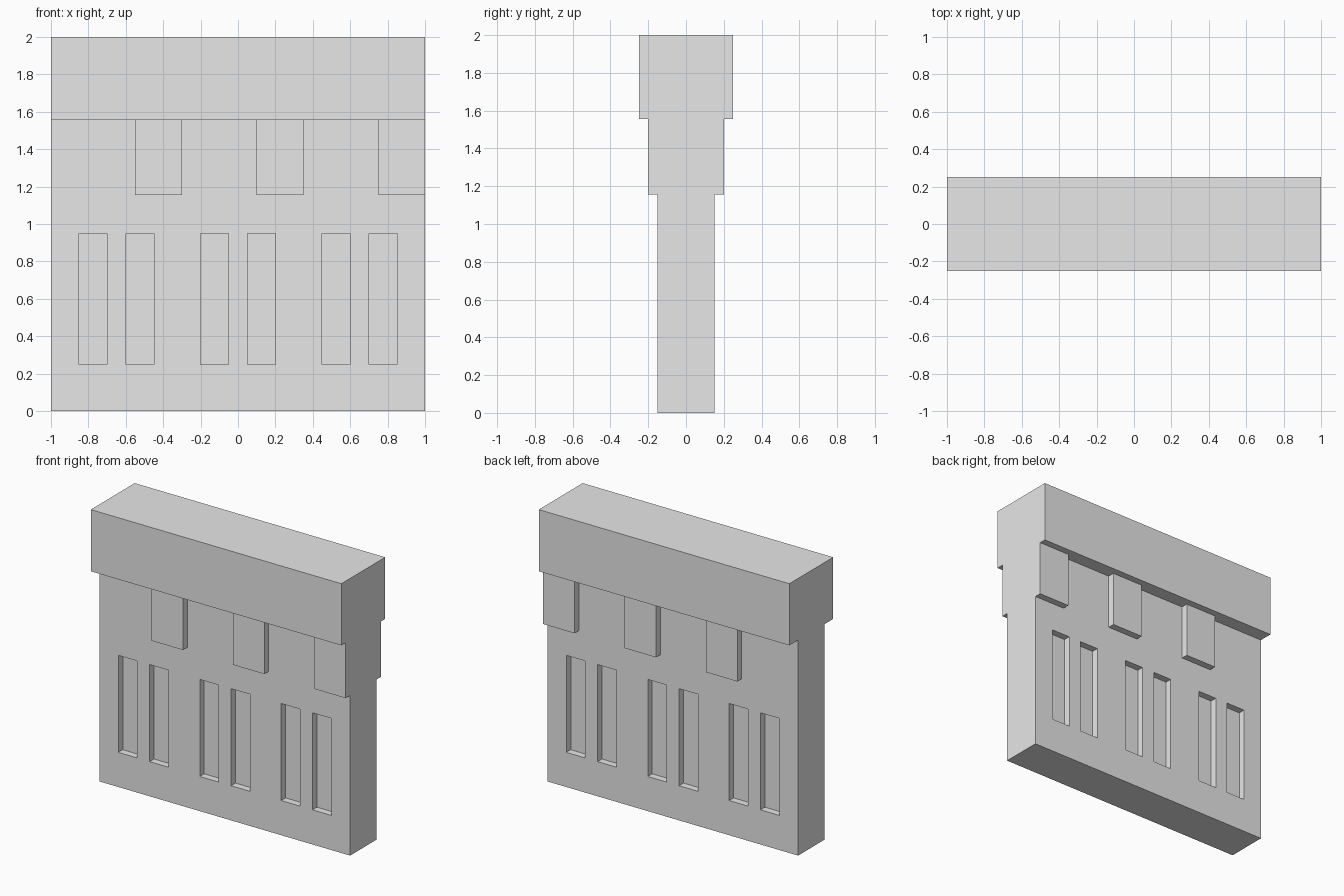
import bpy
import bmesh
from mathutils import Matrix, Vector

if "Cube" in bpy.data.objects:
    bpy.data.objects.remove(bpy.data.objects["Cube"], do_unlink=True)

stone = bpy.data.materials.new("light grey stone")
stone.use_nodes = True
colour = (0.8, 0.8, 0.8, 1)
stone.diffuse_color = colour
stone.node_tree.nodes["Principled BSDF"].inputs["Base Color"].default_value = colour


def boxes(name, spans):
    """One object made of boxes, each given by its lowest and highest corner."""
    bm = bmesh.new()
    for low, high in spans:
        low, high = Vector(low), Vector(high)
        place = Matrix.Translation((low + high) / 2) @ Matrix.Diagonal((high - low).to_4d())
        bmesh.ops.create_cube(bm, size=1, matrix=place)
    mesh = bpy.data.meshes.new(name)
    bm.to_mesh(mesh)
    bm.free()
    mesh.materials.append(stone)
    obj = bpy.data.objects.new(name, mesh)
    bpy.context.collection.objects.link(obj)
    return obj


WALL, CORBEL, CAP = 0.15, 0.2, 0.25      # half thicknesses
CAP_Z, CORBEL_Z = 1.555, 1.155           # undersides
RECESS = 0.05
BAY = 0.65

# Main wall slab
wall = boxes("wall", [((-1, -WALL, 0), (1, WALL, CAP_Z))])

# Paired tall recesses on both faces, three bays
slots = []
for bay in range(3):
    for offset in (0, 0.25):
        x = -0.85 + bay * BAY + offset
        for y0, y1 in ((-CORBEL, RECESS - WALL), (WALL - RECESS, CORBEL)):
            slots.append(((x, y0, 0.25), (x + 0.15, y1, 0.95)))
cutter = boxes("recess_cutter", slots)
cutter.hide_render = True
cut = wall.modifiers.new("recesses", "BOOLEAN")
cut.operation = "DIFFERENCE"
cut.solver = "EXACT"
cut.object = cutter
bpy.context.view_layer.objects.active = wall
bpy.ops.object.modifier_apply(modifier=cut.name)
bpy.data.objects.remove(cutter, do_unlink=True)

# Corbels under the parapet, front and back
for side, y0, y1 in (("front", -CORBEL, -WALL), ("back", WALL, CORBEL)):
    for bay in range(3):
        x = -0.55 + bay * BAY
        boxes(f"{side}_corbel_{bay + 1}", [((x, y0, CORBEL_Z), (x + 0.25, y1, CAP_Z))])

# Overhanging parapet block
boxes("parapet", [((-1, -CAP, CAP_Z), (1, CAP, 2))])
